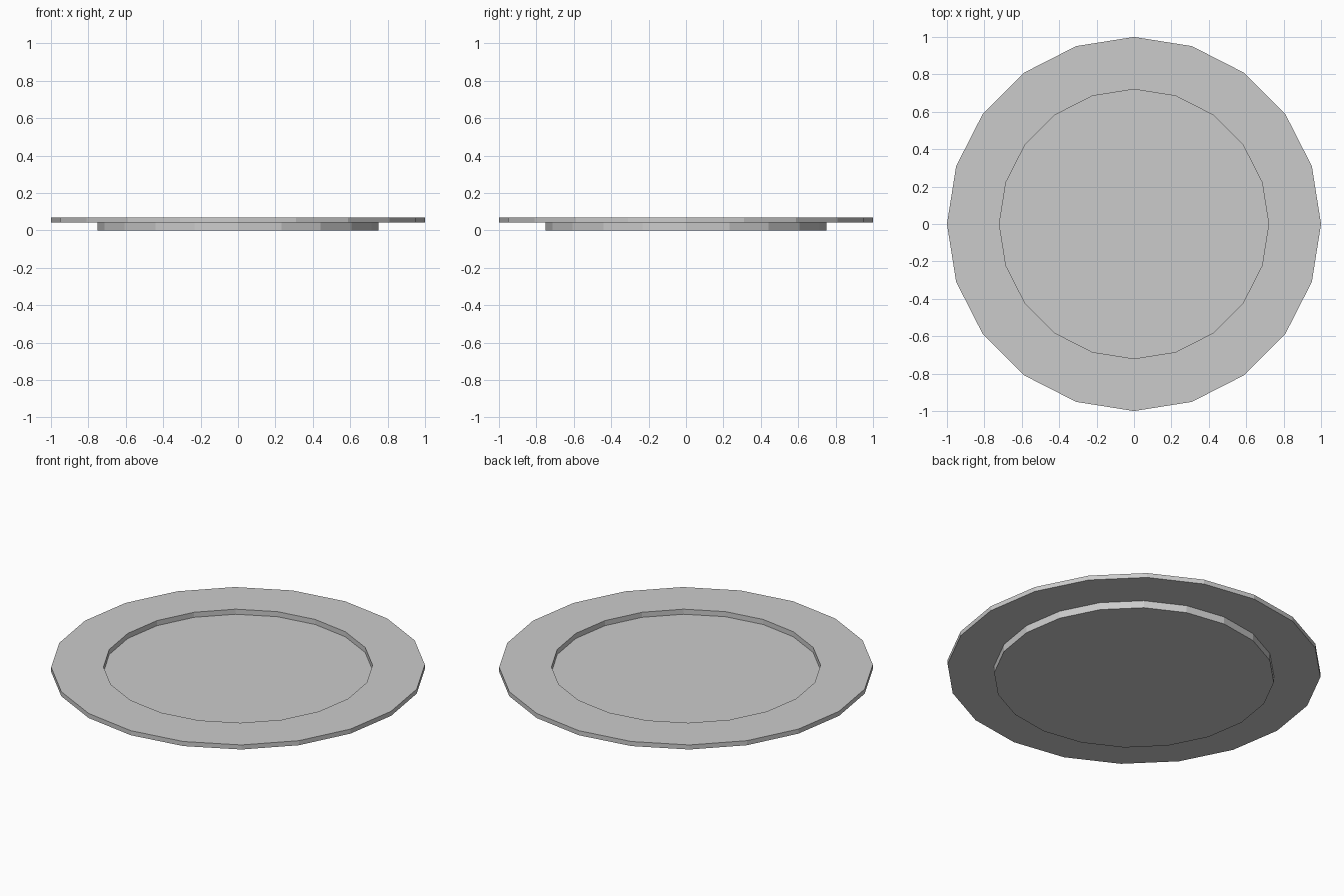
import bpy, bmesh
from math import cos, sin, tau

if "Cube" in bpy.data.objects:
    bpy.data.objects.remove(bpy.data.objects["Cube"])

SIDES = 20


def lathe(name, profile):
    """Revolve a (radius, z) profile around z and cap both ends."""
    bm = bmesh.new()
    rings = [[bm.verts.new((r * cos(tau * i / SIDES), r * sin(tau * i / SIDES), z))
              for i in range(SIDES)] for r, z in profile]
    for a, b in zip(rings, rings[1:]):
        for i in range(SIDES):
            j = (i + 1) % SIDES
            bm.faces.new((a[i], a[j], b[j], b[i]))
    bm.faces.new(rings[0][::-1])
    bm.faces.new(rings[-1])
    bmesh.ops.recalc_face_normals(bm, faces=bm.faces)
    mesh = bpy.data.meshes.new(name)
    bm.to_mesh(mesh)
    bm.free()
    obj = bpy.data.objects.new(name, mesh)
    bpy.context.collection.objects.link(obj)
    return obj


# Plate: foot, wide flat rim, then the shallow recessed floor
lathe("plate", [(0.75, 0.0), (0.75, 0.043), (1.0, 0.043),
                (1.0, 0.07), (0.72, 0.07), (0.72, 0.04)])
